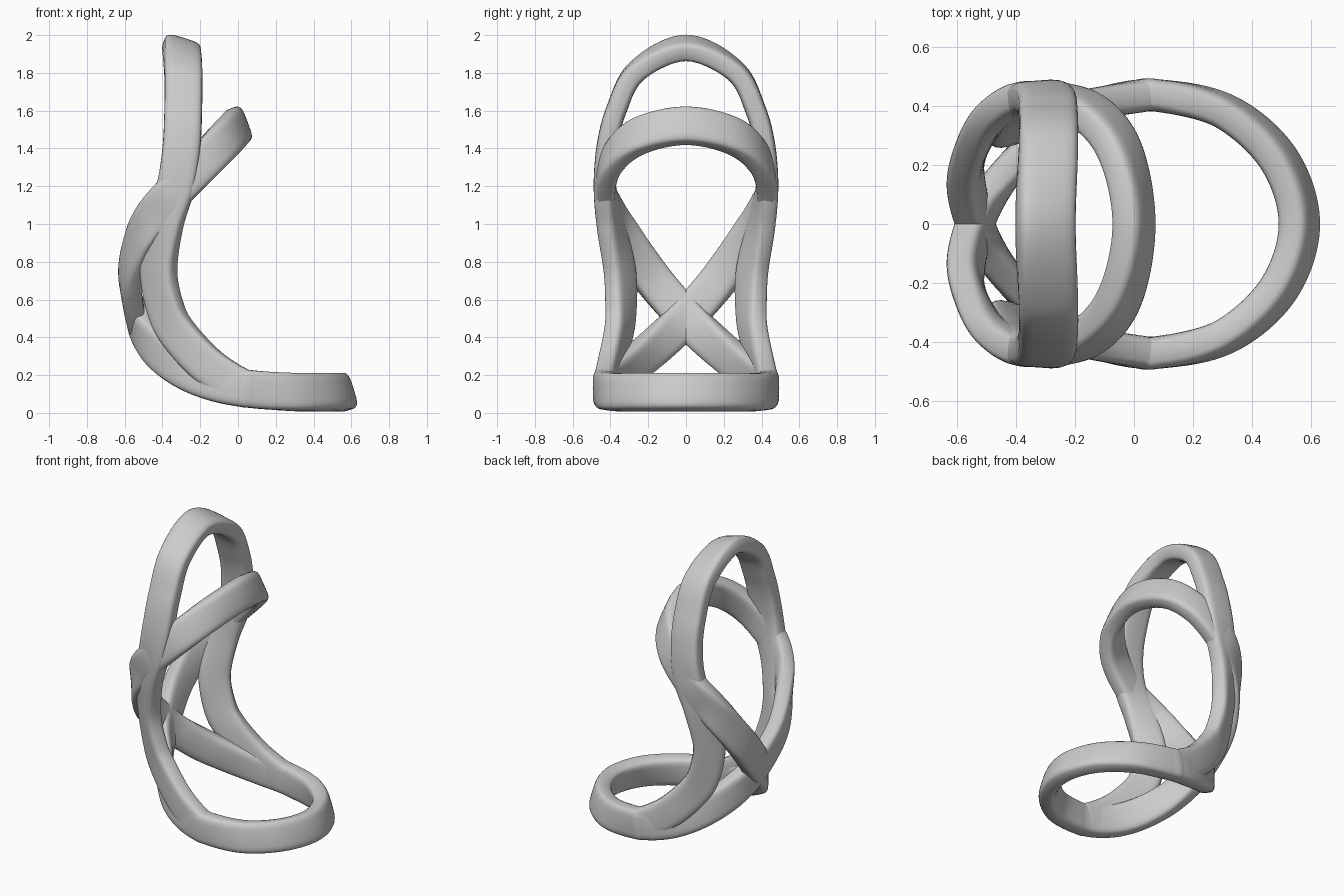
import bpy, math
from mathutils import Vector

cube = bpy.data.objects.get("Cube")
if cube:
    bpy.data.objects.remove(cube, do_unlink=True)

grey = bpy.data.materials.new("soft grey")
grey.use_nodes = True
grey.diffuse_color = (0.6, 0.6, 0.6, 1)
grey.node_tree.nodes["Principled BSDF"].inputs["Base Color"].default_value = (0.6, 0.6, 0.6, 1)

WIDTH, THICK, SIDES, STEPS = 0.2, 0.11, 24, 12


def mirrored_loop(half):
    """Close a half path (centre, wide direction) with its reflection in y."""
    pts = [(Vector(c), Vector(w).normalized()) for c, w in half]
    flip = Vector((1, -1, 1))
    return pts + [(c * flip, w * flip) for c, w in reversed(pts[1:-1])]


def spline(a, b, c, d, t):
    return 0.5 * (2 * b + (c - a) * t + (2 * a - 5 * b + 4 * c - d) * t ** 2
                  + (3 * b - a - 3 * c + d) * t ** 3)


def rounded_section():
    """Rounded rectangle: (across width, across thickness)."""
    def power(v):
        return math.copysign(abs(v) ** 0.5, v)
    angles = [2 * math.pi * i / SIDES for i in range(SIDES)]
    return [(power(math.cos(a)) * WIDTH / 2, power(math.sin(a)) * THICK / 2) for a in angles]


def sweep_band(name, half):
    keys = mirrored_loop(half)
    n = len(keys)
    path = []
    for i in range(n):
        four = [keys[(i + k) % n] for k in (-1, 0, 1, 2)]
        for s in range(STEPS):
            path.append([spline(*[f[j] for f in four], s / STEPS) for j in (0, 1)])
    verts, faces, m = [], [], len(path)
    for i, (centre, wide) in enumerate(path):
        tangent = (path[(i + 1) % m][0] - path[i - 1][0]).normalized()
        wide = (wide - tangent * wide.dot(tangent)).normalized()
        thin = tangent.cross(wide)
        verts += [centre + wide * u + thin * v for u, v in rounded_section()]
        for k in range(SIDES):
            q, j = (k + 1) % SIDES, (i + 1) % m
            faces.append((i * SIDES + k, i * SIDES + q, j * SIDES + q, j * SIDES + k))
    mesh = bpy.data.meshes.new(name)
    mesh.from_pydata(verts, [], faces)
    mesh.materials.append(grey)
    obj = bpy.data.objects.new(name, mesh)
    bpy.context.collection.objects.link(obj)
    bpy.ops.object.select_all(action='DESELECT')
    obj.select_set(True)
    bpy.context.view_layer.objects.active = obj
    bpy.ops.object.shade_smooth_by_angle(angle=math.radians(50))
    return obj


# Front of the base ring, shared by both bands
front = [((0.56, 0, 0.11), (-0.3, 0, 0.95)),
         ((0.49, 0.22, 0.11), (-0.25, -0.1, 0.95)),
         ((0.31, 0.38, 0.11), (-0.15, -0.1, 0.98)),
         ((0.08, 0.435, 0.125), (0.05, 0, 1))]

# Figure-eight band: base ring, rear crossing, tilted upper ring
sweep_band("crossing_band", front + [
    ((-0.1, 0.41, 0.155), (0.15, 0, 1)),
    ((-0.25, 0.34, 0.21), (0.35, 0.1, 0.93)),
    ((-0.38, 0.23, 0.295), (0.4, 0.35, 0.85)),
    ((-0.47, 0.12, 0.39), (0.3, 0.6, 0.75)),
    ((-0.535, 0, 0.505), (0, 0.7, 0.7)),
    ((-0.57, -0.17, 0.7), (-0.2, 0.75, 0.6)),
    ((-0.52, -0.31, 0.9), (-0.5, 0.66, 0.5)),
    ((-0.44, -0.39, 1.05), (-0.8, 0.3, 0.5)),
    ((-0.33, -0.43, 1.18), (-0.75, 0, 0.65)),
    ((-0.17, -0.39, 1.34), (-0.65, 0, 0.75)),
    ((-0.05, -0.25, 1.465), (-0.45, 0, 0.9)),
    ((0, 0, 1.52), (-0.35, 0, 0.93))])

# Tall band: base ring, rear legs, top arch
sweep_band("arch_band", front + [
    ((0, 0.43, 0.145), (0.2, 0, 0.95)),
    ((-0.16, 0.4, 0.25), (0.55, 0.15, 0.8)),
    ((-0.31, 0.36, 0.41), (0.8, 0.35, 0.5)),
    ((-0.38, 0.345, 0.54), (0.8, 0.5, 0.35)),
    ((-0.42, 0.35, 0.75), (0.8, 0.55, 0)),
    ((-0.39, 0.4, 1.0), (0.9, 0.35, -0.15)),
    ((-0.33, 0.43, 1.2), (0.97, 0.1, -0.2)),
    ((-0.3, 0.42, 1.4), (1, 0, 0)),
    ((-0.29, 0.37, 1.6), (1, 0, 0)),
    ((-0.29, 0.26, 1.81), (0.98, 0, -0.15)),
    ((-0.3, 0, 1.932), (0.95, 0, -0.3))])
